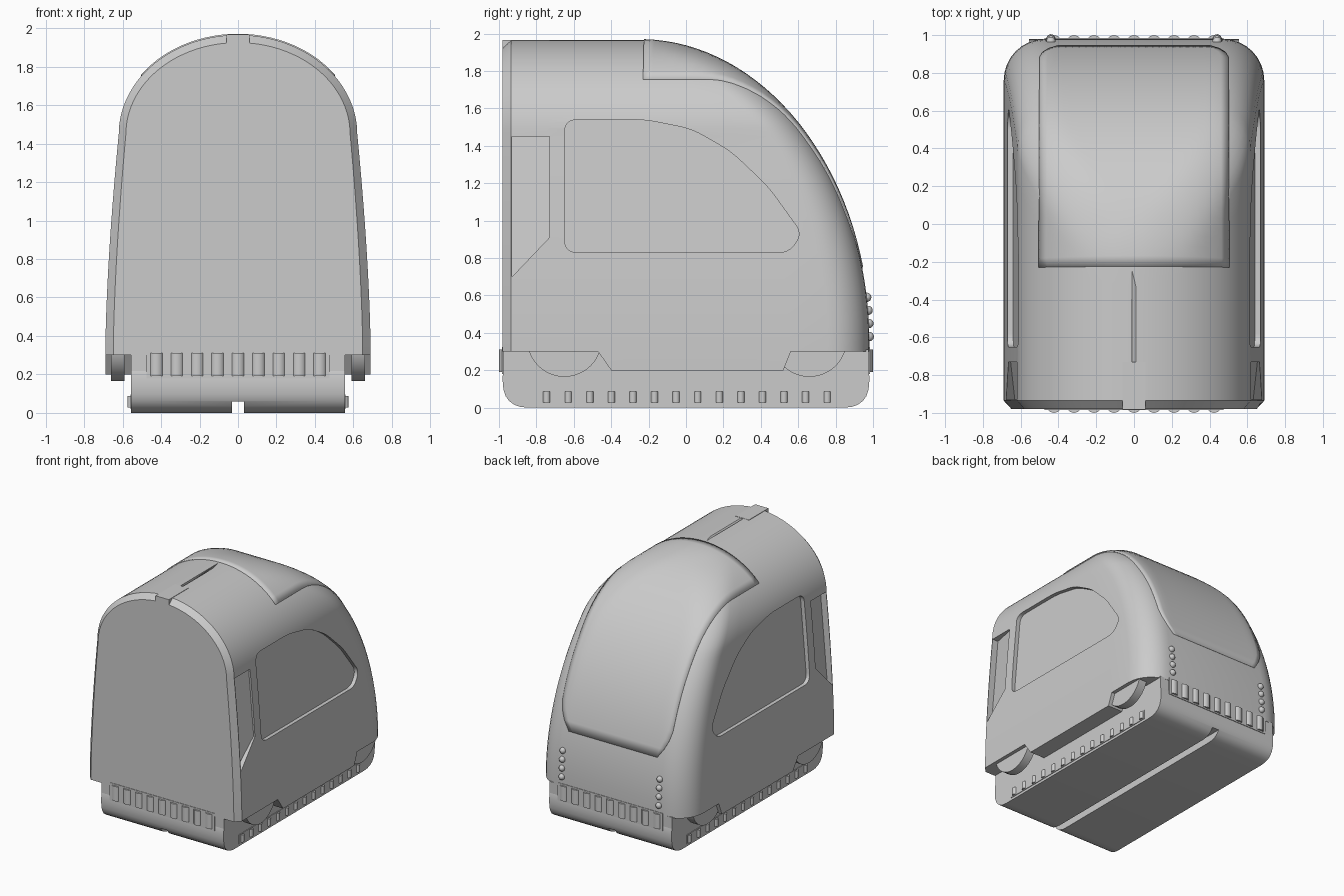
import bpy, bmesh, math
from mathutils import Vector
from mathutils.bvhtree import BVHTree

if "Cube" in bpy.data.objects:
    bpy.data.objects.remove(bpy.data.objects["Cube"])


def add_object(name, bm, smooth=None):
    bmesh.ops.recalc_face_normals(bm, faces=bm.faces)
    me = bpy.data.meshes.new(name)
    bm.to_mesh(me)
    bm.free()
    ob = bpy.data.objects.new(name, me)
    bpy.context.collection.objects.link(ob)
    if smooth:
        shade(ob, smooth)
    return ob


def shade(ob, angle=30):
    bpy.ops.object.select_all(action='DESELECT')
    bpy.context.view_layer.objects.active = ob
    ob.select_set(True)
    bpy.ops.object.shade_smooth_by_angle(angle=math.radians(angle))


def cut(ob, cutter):
    mod = ob.modifiers.new("cut", 'BOOLEAN')
    mod.operation, mod.solver, mod.object = 'DIFFERENCE', 'EXACT', cutter
    bpy.context.view_layer.objects.active = ob
    bpy.ops.object.modifier_apply(modifier=mod.name)
    bpy.data.objects.remove(cutter)


def fillet(pts, r, n=6):
    """Round every corner of a closed 2D outline."""
    out = []
    for i, p in enumerate(pts):
        p, a, b = Vector(p), Vector(pts[i - 1]), Vector(pts[(i + 1) % len(pts)])
        d = min(r, 0.45 * (a - p).length, 0.45 * (b - p).length)
        a, b = p + (a - p).normalized() * d, p + (b - p).normalized() * d
        for k in range(n + 1):
            t = k / n
            out.append(a * (1 - t) ** 2 + p * 2 * t * (1 - t) + b * t * t)
    return out


def prism(name, outline, inner, outer, smooth=None):
    """Extrude a (y, z) outline along x; inner and outer are x as functions of (y, z)."""
    bm = bmesh.new()
    a = [bm.verts.new((inner(y, z), y, z)) for y, z in outline]
    b = [bm.verts.new((outer(y, z), y, z)) for y, z in outline]
    bm.faces.new(a)
    bm.faces.new(b)
    for i in range(len(a)):
        bm.faces.new((a[i - 1], a[i], b[i], b[i - 1]))
    return add_object(name, bm, smooth)


def box(name, x0, x1, y0, y1, z0, z1):
    return prism(name, [(y0, z0), (y1, z0), (y1, z1), (y0, z1)],
                 lambda y, z: x0, lambda y, z: x1)


def cylinder(name, loc, r, depth, axis='Z', n=12):
    rot = (0, math.pi / 2, 0) if axis == 'X' else (0, 0, 0)
    bpy.ops.mesh.primitive_cylinder_add(vertices=n, radius=r, depth=depth, location=loc, rotation=rot)
    ob = bpy.context.object
    ob.name = name
    shade(ob, 40)
    return ob


# Body silhouettes: half width and nose position at each height
def half_width(z):
    if z > 1.45:
        return 0.62 * math.sqrt(max(0.0, 1 - ((z - 1.45) / 0.515) ** 2))
    return 0.62 + 0.07 * (1 - max(0, (z - 0.3) / 1.15) ** 1.6)


def nose(z):
    s = max(0, (z - 0.35) / 1.615)
    return -0.25 + 1.23 * math.sqrt(max(0, 1 - s * s))


# Body shell: stacked plan slices with rounded nose corners and a chamfered flat rear
heights = [0.2 + 1.25 * i / 18 for i in range(19)]
heights += [1.45 + 0.515 * math.sin(math.radians(a)) for a in range(5, 90, 4)]
bm = bmesh.new()
rings = []
for z in heights:
    w, yf = half_width(z), nose(z)
    r = min(0.22, 0.9 * w)
    low = z - 0.04 * max(0, (z - 1.45) / 0.515)
    half = [(w * 0.94, -0.98, low)]
    half += [(w, -0.935 + (yf - r + 0.935) * i / 8, z) for i in range(9)]
    for k in range(1, 9):
        a = math.pi / 2 * k / 8
        half.append((w - r + r * math.cos(a), yf - r + r * math.sin(a), z))
    ring = half + [(-x, y, zz) for x, y, zz in reversed(half)]
    rings.append([bm.verts.new(p) for p in ring])
for lo, hi in zip(rings, rings[1:]):
    for i in range(len(lo)):
        bm.faces.new((lo[i - 1], lo[i], hi[i], hi[i - 1]))
bm.faces.new(rings[0])
bm.faces.new(rings[-1])
bmesh.ops.recalc_face_normals(bm, faces=bm.faces)
shell_tree = BVHTree.FromBMesh(bm)
body = add_object("body_shell", bm)

# Raised skirt ends above the wheels
for pts in ([(-1.1, 0.1), (-0.33, 0.1), (-0.40, 0.2), (-0.47, 0.3), (-1.1, 0.3)],
            [(1.1, 0.1), (0.48, 0.1), (0.52, 0.2), (0.56, 0.3), (1.1, 0.3)]):
    cut(body, prism("cutter", pts, lambda y, z: -1, lambda y, z: 1))

# Recessed side windows and tapered rear side panels
window = fillet([(-0.65, 0.83), (-0.65, 1.54), (-0.22, 1.54), (0.03, 1.49), (0.24, 1.37),
                 (0.44, 1.18), (0.62, 0.93), (0.55, 0.83)], 0.07)
panel = [(-0.93, 0.70), (-0.73, 0.91), (-0.73, 1.45), (-0.93, 1.45)]
for s in (-1, 1):
    cut(body, prism("cutter", window,
                    lambda y, z: s * (0.64 - 0.085 * (z - 0.83)), lambda y, z: s * 0.9))
    cut(body, prism("cutter", panel,
                    lambda y, z: s * (0.66 - 0.085 * (z - 0.83) - 0.2 * (-0.73 - y)),
                    lambda y, z: s * 0.9))
shade(body, 30)

# Windscreen: thin sheet projected onto the nose of the shell
bm = bmesh.new()
rows = []
for j in range(29):
    v = j / 28
    t = 0.25 + (math.pi / 2 - 0.27) * v
    hw = 0.5 * (1 - 0.2 * max(0, 1 - v / 0.12) ** 2)
    n = Vector((0, math.cos(t), math.sin(t)))
    row = []
    for i in range(25):
        x = hw * (i / 12 - 1)
        start = Vector((x, -0.25 + 1.23 * math.cos(t), 0.35 + 1.615 * math.sin(t))) + n * 0.3
        hit = shell_tree.ray_cast(start, -n)[0]
        row.append(bm.verts.new(hit or start - n * 0.3))
    rows.append(row)
for a, b in zip(rows, rows[1:]):
    for i in range(24):
        bm.faces.new((a[i], a[i + 1], b[i + 1], b[i]))
screen = add_object("windscreen", bm, 40)
sol = screen.modifiers.new("thickness", 'SOLIDIFY')
sol.thickness, sol.offset = 0.012, 0

# Roof lamp over the rear panel
box("roof_lamp", -0.06, 0.06, -0.982, -0.73, 1.89, 1.966)

# Chassis with rounded ends and a groove underneath
chassis = prism("chassis", fillet([(-0.98, 0), (0.98, 0), (0.98, 0.31), (-0.98, 0.31)], 0.17),
                lambda y, z: -0.555, lambda y, z: 0.555)
cut(chassis, box("cutter", -0.03, 0.03, -1.2, 1.2, -0.1, 0.06))
shade(chassis, 30)
box("chassis_top", -0.555, 0.555, -0.975, 0.975, 0.15, 0.31)

# Wheels under the skirt
for s in (-1, 1):
    for y in (-0.65, 0.66):
        cylinder("wheel", (s * 0.625, y, 0.365), 0.2, 0.07, 'X', 40)

# Lamp rows at both ends
for s in (-1, 1):
    box("end_lamp_frame", -0.475, 0.475, s * 0.9, s * 0.984, 0.18, 0.325)
    for i in range(9):
        cylinder("end_lamp", ((i - 4) * 0.106, s * 0.96, 0.252), 0.04, 0.12)

# Lamp rows along both sides
for s in (-1, 1):
    box("side_lamp_frame", s * 0.5, s * 0.56, -0.785, 0.785, 0.02, 0.095)
    for i in range(14):
        cylinder("side_lamp", (s * 0.555, -0.745 + 0.1154 * i, 0.057), 0.02, 0.06)

# Studs above the nose lamps
for s in (-1, 1):
    for z in (0.38, 0.45, 0.52, 0.59):
        bpy.ops.mesh.primitive_uv_sphere_add(segments=12, ring_count=8, radius=0.025,
                                             location=(s * 0.44, nose(z), z))
        bpy.context.object.name = "nose_stud"
        shade(bpy.context.object, 60)
